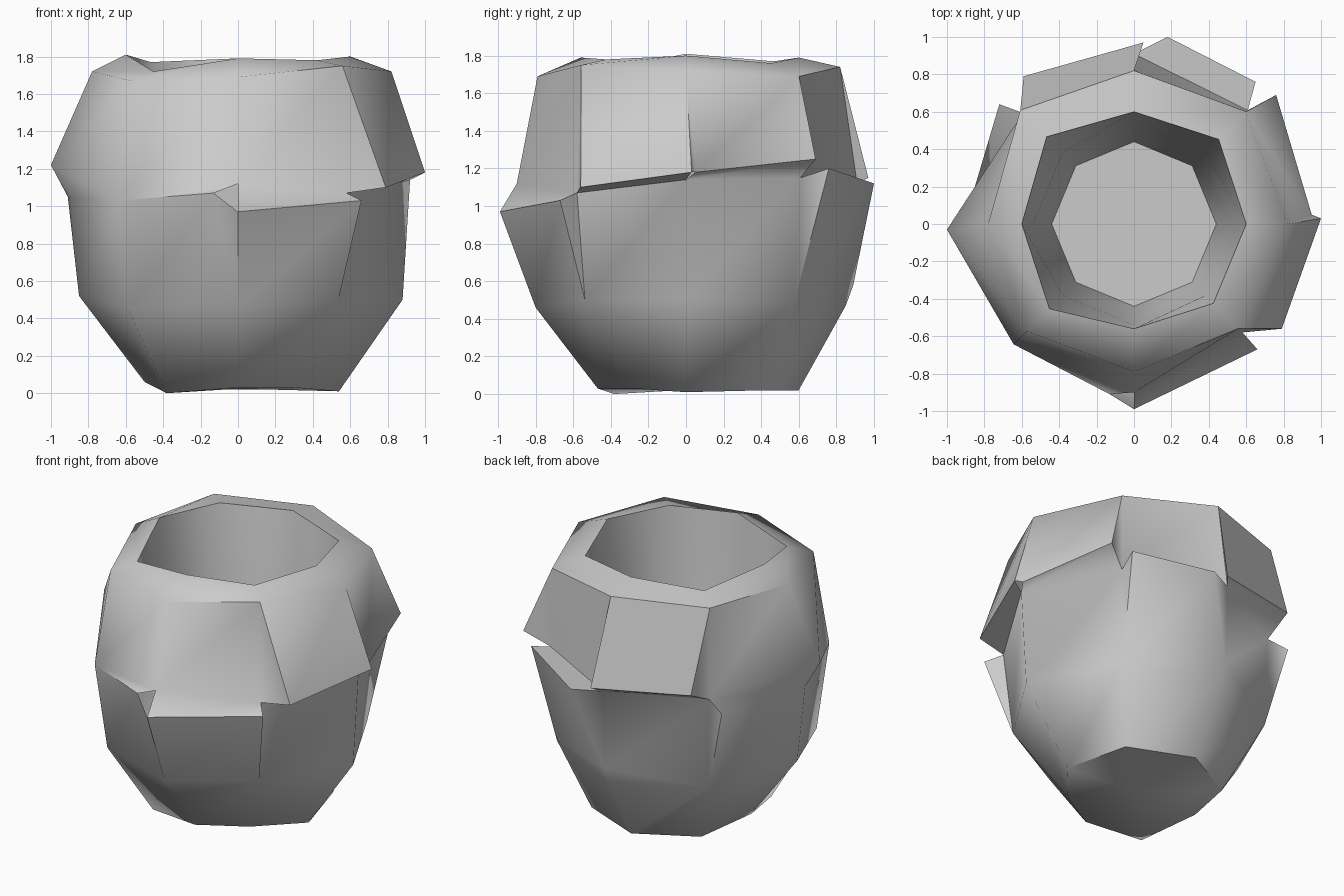
import bpy, bmesh, math
from mathutils import Vector

if "Cube" in bpy.data.objects:
    bpy.data.objects.remove(bpy.data.objects["Cube"])

N = 8  # columns: 0 right, 2 back, 4 left, 6 front


def ring(radii, heights):
    return [Vector((r * math.cos(math.tau * k / N), r * math.sin(math.tau * k / N), z))
            for k, (r, z) in enumerate(zip(radii, heights))]


# outer wall rings, from the base to the shoulder
rings = [
    ring([.54, .60, .60, .55, .50, .54, .47, .42], [.01, .02, .02, .02, .06, 0, .03, .03]),
    ring([.88, .82, .80, .82, .85, .83, .80, .76], [.50, .50, .52, .48, .52, .45, .46, .50]),
    ring([.92, .86, .91, .84, .91, .91, .90, .82], [1.14, 1.15, 1.12, 1.1, 1.05, 1.03, 1.12, 1.07]),
    ring([.82, .85, .82, .86, .78, .81, .79, .79], [1.72, 1.69, 1.74, 1.74, 1.72, 1.67, 1.69, 1.75]),
]
# rolled lip and hollow inside
inside = [
    ring([.60, .64, .60, .66, .60, .64, .56, .60], [1.80, 1.76, 1.79, 1.77, 1.81, 1.72, 1.79, 1.78]),
    ring([.54] * N, [1.25] * N),
    ring([.44] * N, [.40] * N),
]

# lifted plate corners: (row, column, corner) -> position
lifted = {
    (1, 6, 3): (0, -.99, .97), (1, 6, 2): (.66, -.67, 1.03),
    (1, 5, 2): (-.13, -.91, 1.07),
    (2, 4, 0): (-1, -.03, 1.22), (2, 3, 1): (-1, -.03, 1.22),
    (1, 3, 3): (-.72, .64, 1.05),
    (2, 2, 1): (-.59, .79, 1.2), (2, 2, 0): (.05, .97, 1.15),
    (1, 1, 3): (.65, .76, 1.2), (1, 1, 2): (.18, 1, 1.12),
    (2, 0, 1): (.76, .69, 1.25), (2, 0, 0): (.95, .05, 1.18),
    (2, 7, 1): (1, .03, 1.18), (2, 7, 0): (.79, -.56, 1.1),
    (0, 1, 2): (0, .85, .47), (0, 2, 3): (0, .85, .47),
    (1, 1, 1): (0, .89, .58), (1, 2, 0): (0, .89, .58),
}

bm = bmesh.new()


def face(points):
    # drop repeated points so closed seams vanish
    pts = []
    for p in points:
        if all((p - q).length > 1e-4 for q in pts):
            pts.append(p)
    if len(pts) > 2:
        bm.faces.new([bm.verts.new(p) for p in pts])


# overlapping plates
plates = {}
for i in range(3):
    for k in range(N):
        n = (k + 1) % N
        base = [rings[i][k], rings[i][n], rings[i + 1][n], rings[i + 1][k]]
        plates[i, k] = [Vector(lifted.get((i, k, c), p)) for c, p in enumerate(base)]
        face(plates[i, k])

# ledges between plates
for i in range(3):
    for k in range(N):
        a, b = plates[i, k], plates[i, (k + 1) % N]
        face([a[1], b[0], b[3], a[2]])
        if i < 2:
            up = plates[i + 1, k]
            face([a[3], a[2], up[1], up[0]])

# lip, inner wall, floor and base
loops = [rings[3]] + inside
for lo, hi in zip(loops, loops[1:]):
    for k in range(N):
        n = (k + 1) % N
        face([lo[k], lo[n], hi[n], hi[k]])


def cap(loop, flip):
    centre = sum(loop, Vector()) / N
    for k in range(N):
        tri = [loop[k], loop[(k + 1) % N], centre]
        face(tri[::-1] if flip else tri)


cap(inside[-1], False)
cap(rings[0], True)

bmesh.ops.remove_doubles(bm, verts=bm.verts[:], dist=1e-4)
mesh = bpy.data.meshes.new("plated_pot")
bm.to_mesh(mesh)
bm.free()
pot = bpy.data.objects.new("plated_pot", mesh)
bpy.context.collection.objects.link(pot)
bpy.context.view_layer.objects.active = pot
pot.select_set(True)
bpy.ops.object.shade_smooth_by_angle(angle=math.radians(60))
